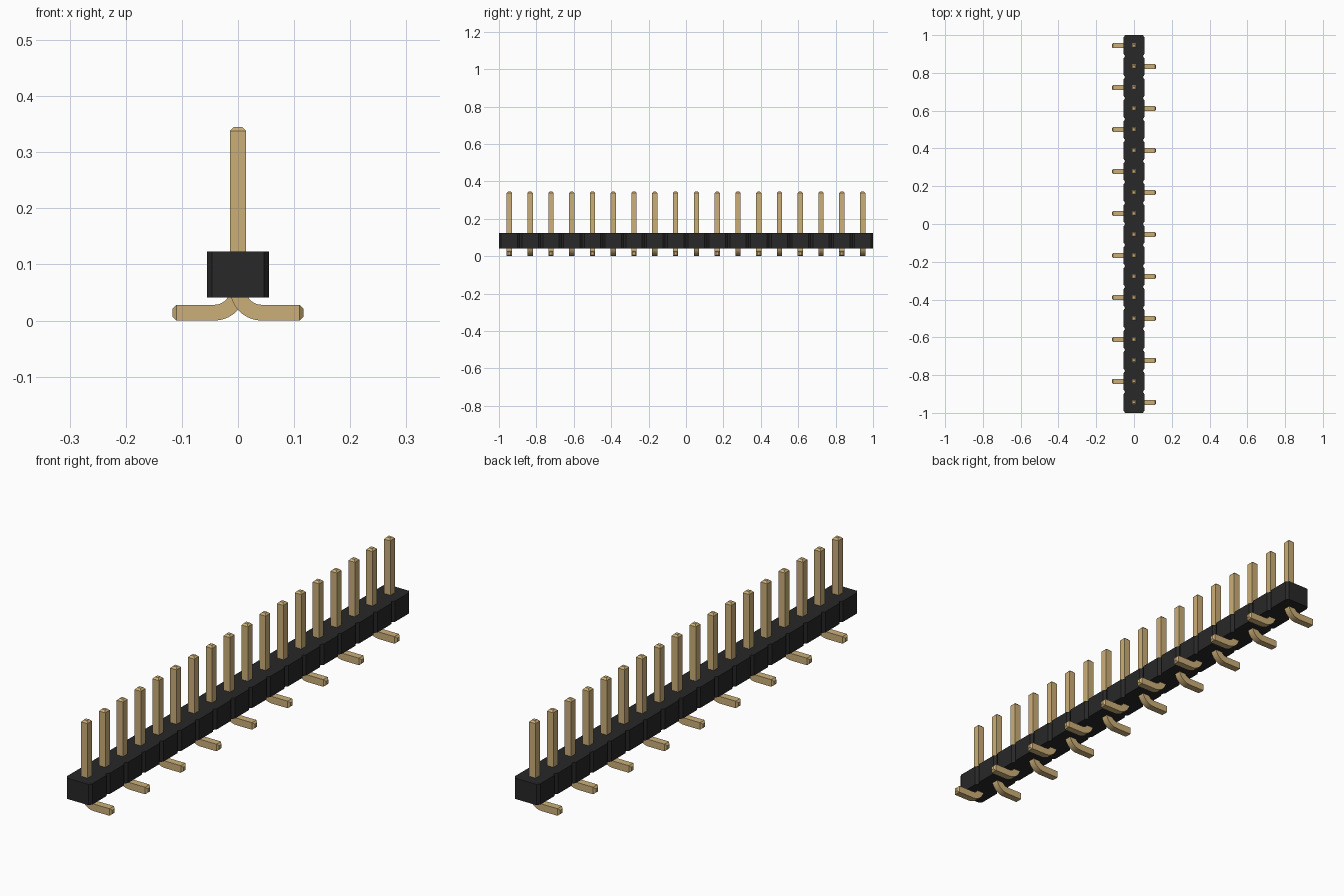
import bpy, bmesh, math
from mathutils import Vector

cube = bpy.data.objects.get("Cube")
if cube:
    bpy.data.objects.remove(cube, do_unlink=True)

PINS = 18
PITCH = 2 / PINS
HALF = PITCH / 2          # half width of the housing
PIN = 0.014               # half thickness of a pin
TIP = 0.007               # taper at pin ends
BEND = 0.042              # centreline radius of the bend


def material(name, rgb):
    m = bpy.data.materials.new(name)
    m.use_nodes = True
    m.diffuse_color = (*rgb, 1)
    m.node_tree.nodes["Principled BSDF"].inputs["Base Color"].default_value = (*rgb, 1)
    return m


black = material("black plastic", (0.021, 0.021, 0.021))
gold = material("gold metal", (0.60, 0.43, 0.19))


def add_object(name, bm, mat):
    bmesh.ops.recalc_face_normals(bm, faces=bm.faces)
    mesh = bpy.data.meshes.new(name)
    bm.to_mesh(mesh)
    bm.free()
    mesh.materials.append(mat)
    ob = bpy.data.objects.new(name, mesh)
    bpy.context.collection.objects.link(ob)
    return ob


# Housing: one notched outline extruded upward
def make_housing():
    cut_x, cut_y = 0.009, 0.012
    side = []
    for i in range(PINS):
        y = -1 + i * PITCH
        side += [(HALF - cut_x, y), (HALF, y + cut_y), (HALF, y + PITCH - cut_y)]
    side.append((HALF - cut_x, 1))
    outline = side + [(-x, y) for x, y in reversed(side)]
    bm = bmesh.new()
    face = bm.faces.new([bm.verts.new((x, y, 0.041)) for x, y in outline])
    top = bmesh.ops.extrude_face_region(bm, geom=[face])["geom"]
    verts = [v for v in top if isinstance(v, bmesh.types.BMVert)]
    bmesh.ops.translate(bm, vec=(0, 0, 0.082), verts=verts)
    return add_object("housing", bm, black)


# Pin: square section swept down, round the bend and out to the foot
def make_pin(name, y, direction):
    down, out = Vector((0, 0, -1)), Vector((1, 0, 0))
    path = [(Vector((0, 0, 0.345)), down, PIN - TIP),
            (Vector((0, 0, 0.338)), down, PIN)]
    steps = 10
    for i in range(steps + 1):
        a = math.pi / 2 * i / steps
        centre = Vector((BEND * (1 - math.cos(a)), 0, PIN + BEND * (1 - math.sin(a))))
        path.append((centre, Vector((math.sin(a), 0, -math.cos(a))), PIN))
    path += [(Vector((0.110, 0, PIN)), out, PIN),
             (Vector((0.117, 0, PIN)), out, PIN - TIP)]
    bm = bmesh.new()
    rings = []
    for centre, tangent, r in path:
        across = Vector((0, 1, 0))
        normal = tangent.cross(across)
        ring = []
        for s, t in ((-1, -1), (1, -1), (1, 1), (-1, 1)):
            p = centre + across * s * r + normal * t * r
            ring.append(bm.verts.new((p.x * direction, p.y + y, p.z)))
        rings.append(ring)
    for a, b in zip(rings, rings[1:]):
        for k in range(4):
            bm.faces.new((a[k], a[(k + 1) % 4], b[(k + 1) % 4], b[k]))
    bm.faces.new(rings[0])
    bm.faces.new(rings[-1])
    return add_object(name, bm, gold)


make_housing()
pins = [make_pin(f"pin_{i + 1}", -1 + (i + 0.5) * PITCH, 1 if i % 2 == 0 else -1)
        for i in range(PINS)]

# Smooth only the rounded bends
bpy.ops.object.select_all(action="DESELECT")
for ob in pins:
    ob.select_set(True)
bpy.context.view_layer.objects.active = pins[0]
bpy.ops.object.shade_smooth_by_angle(angle=math.radians(30))
